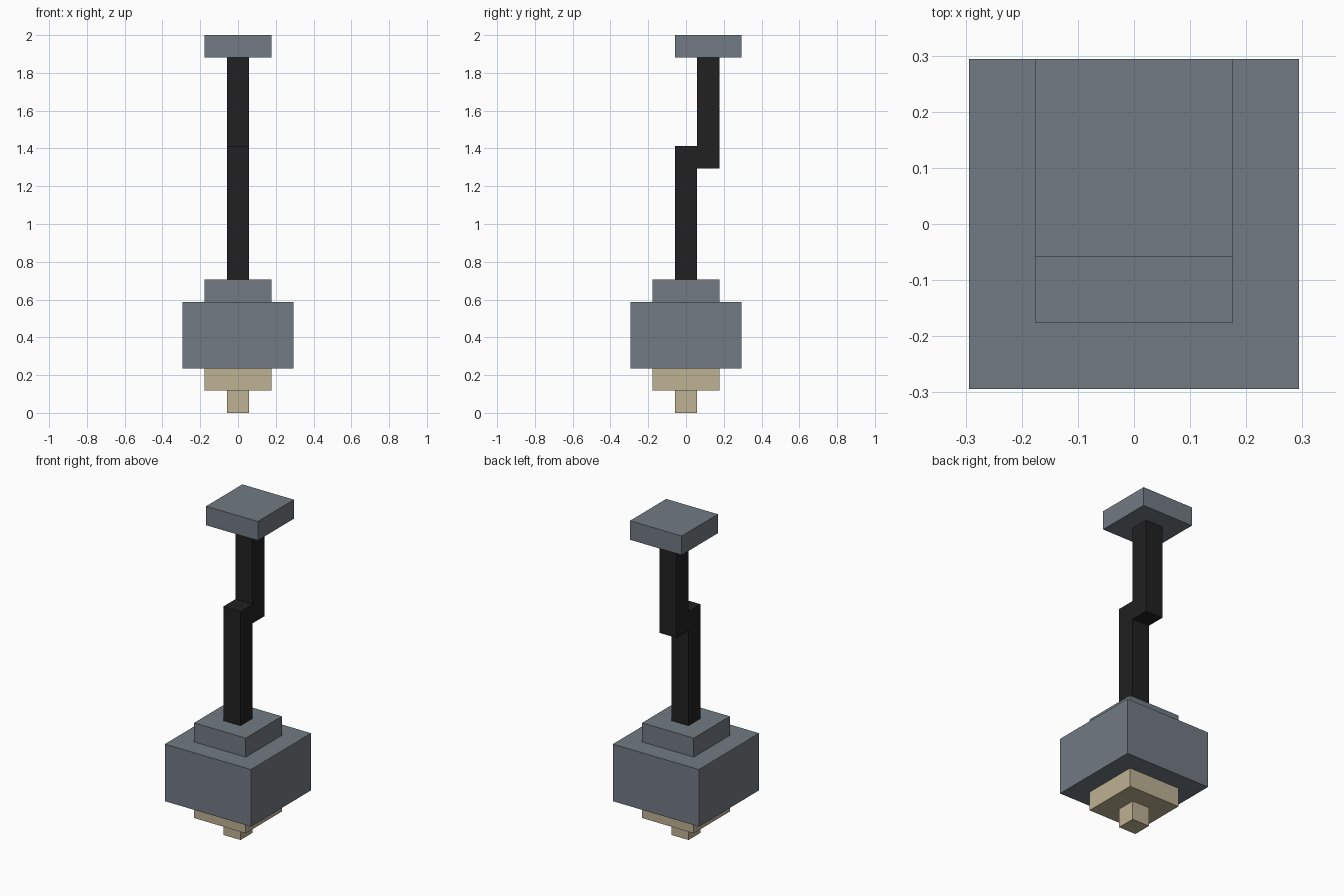
import bpy
import bmesh

cube = bpy.data.objects.get("Cube")
if cube:
    bpy.data.objects.remove(cube, do_unlink=True)

U = 2 / 17  # one grid module; the model is 17 modules tall


def material(name, rgb):
    mat = bpy.data.materials.new(name)
    mat.use_nodes = True
    color = (*rgb, 1)
    mat.diffuse_color = color
    mat.node_tree.nodes["Principled BSDF"].inputs["Base Color"].default_value = color
    return mat


grey = material("slate grey", (0.165, 0.195, 0.223))
black = material("black", (0.015, 0.015, 0.015))
tan = material("tan", (0.515, 0.445, 0.296))


def prism(name, profile, width, mat):
    """Extrude a (y, z) profile along x, centred on x = 0, sizes in modules."""
    bm = bmesh.new()
    face = bm.faces.new([bm.verts.new((-width / 2 * U, y * U, z * U)) for y, z in profile])
    side = bmesh.ops.extrude_face_region(bm, geom=[face])["geom"]
    bmesh.ops.translate(bm, vec=(width * U, 0, 0),
                        verts=[v for v in side if isinstance(v, bmesh.types.BMVert)])
    bmesh.ops.recalc_face_normals(bm, faces=bm.faces)
    mesh = bpy.data.meshes.new(name)
    bm.to_mesh(mesh)
    bm.free()
    mesh.materials.append(mat)
    obj = bpy.data.objects.new(name, mesh)
    bpy.context.collection.objects.link(obj)
    return obj


def block(name, width, z0, z1, mat, y=0):
    """Square block between two heights."""
    h = width / 2
    return prism(name, [(y - h, z0), (y + h, z0), (y + h, z1), (y - h, z1)], width, mat)


# Stepped base
block("bottom_tip", 1, 0, 1, tan)
block("lower_collar", 3, 1, 2, tan)
block("body", 5, 2, 5, grey)
block("upper_collar", 3, 5, 6, grey)

# Cranked shaft, offset one module to the back at the joint
prism("cranked_shaft", [(-0.5, 6), (0.5, 6), (0.5, 11), (1.5, 11),
                        (1.5, 16), (0.5, 16), (0.5, 12), (-0.5, 12)], 1, black)

# Cap on the offset part of the shaft
block("top_cap", 3, 16, 17, grey, y=1)
